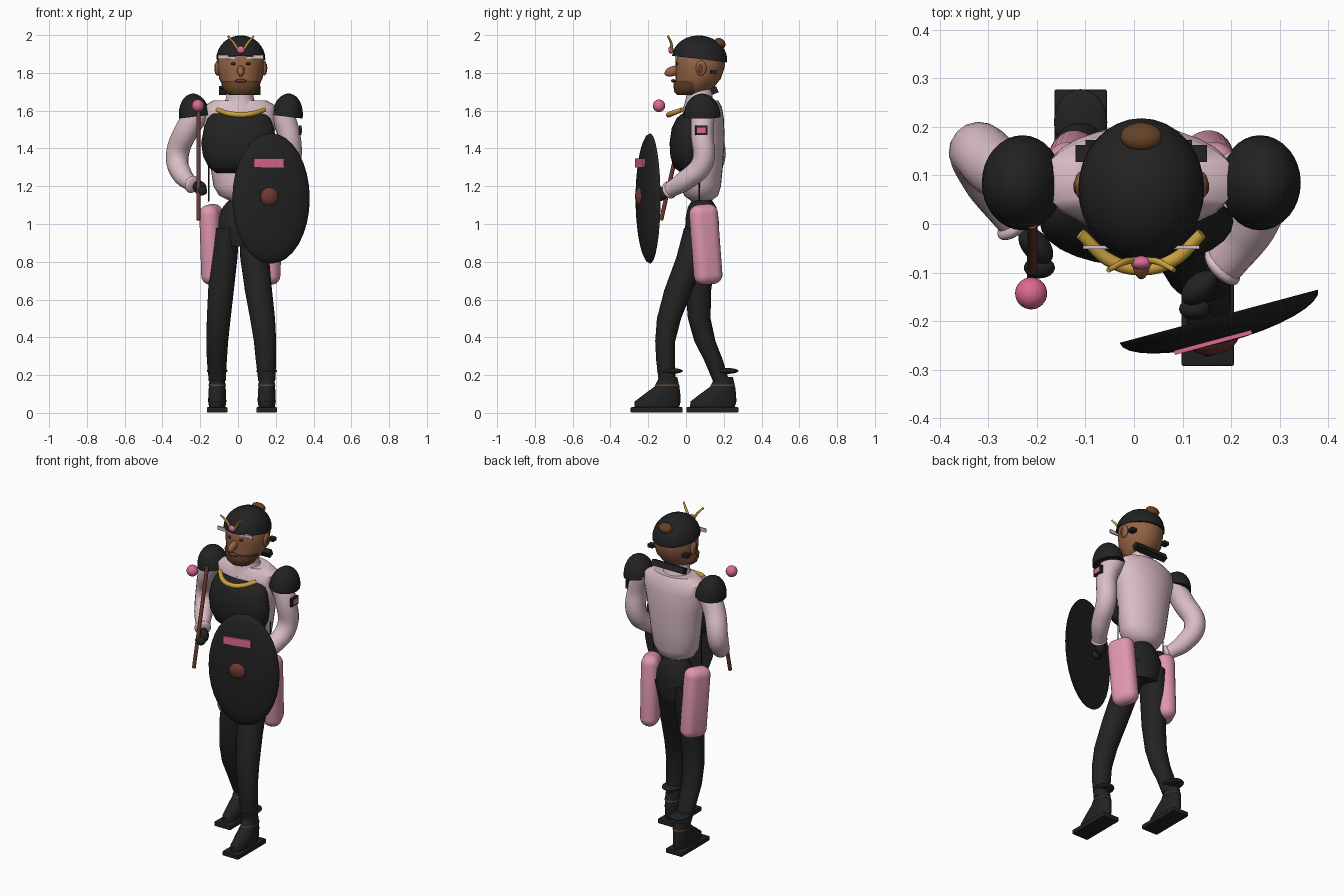
import bpy, bmesh, math
from mathutils import Matrix, Vector, Euler

cube = bpy.data.objects.get("Cube")
if cube:
    bpy.data.objects.remove(cube, do_unlink=True)


def material(name, r, g, b):
    m = bpy.data.materials.new(name)
    m.use_nodes = True
    m.diffuse_color = (r, g, b, 1)
    m.node_tree.nodes["Principled BSDF"].inputs["Base Color"].default_value = (r, g, b, 1)
    return m


BLACK = material("black", 0.016, 0.016, 0.016)
SHIRT = material("pale pink", 0.70, 0.51, 0.56)
POUCH = material("soft pink", 0.74, 0.31, 0.42)
PINK = material("bright pink", 0.72, 0.14, 0.29)
RED = material("dark red", 0.16, 0.04, 0.03)
GOLD = material("gold", 0.60, 0.36, 0.05)
SKIN = material("brown skin", 0.30, 0.125, 0.06)
HAIR = material("dark brown", 0.13, 0.055, 0.02)


def finish(name, bm, mat, loc=(0, 0, 0), rot=(0, 0, 0), smooth=True):
    bmesh.ops.recalc_face_normals(bm, faces=bm.faces)
    me = bpy.data.meshes.new(name)
    bm.to_mesh(me)
    bm.free()
    me.materials.append(mat)
    ob = bpy.data.objects.new(name, me)
    ob.location, ob.rotation_euler = loc, rot
    bpy.context.collection.objects.link(ob)
    if smooth:
        shade(ob)
    return ob


def shade(ob):
    bpy.ops.object.select_all(action='DESELECT')
    ob.select_set(True)
    bpy.context.view_layer.objects.active = ob
    bpy.ops.object.shade_smooth_by_angle(angle=math.radians(40))


def ball(name, mat, loc, size, rot=(0, 0, 0), half=False):
    """Ellipsoid, or with half=True only its closed upper dome."""
    bm = bmesh.new()
    bmesh.ops.create_uvsphere(bm, u_segments=32, v_segments=16, radius=1)
    if half:
        geom = bm.verts[:] + bm.edges[:] + bm.faces[:]
        cut = bmesh.ops.bisect_plane(bm, geom=geom, plane_co=(0, 0, 0), dist=1e-4,
                                     plane_no=(0, 0, -1), clear_outer=True)
        rim = [e for e in bm.edges if e.is_boundary]
        bmesh.ops.contextual_create(bm, geom=rim)
    bmesh.ops.scale(bm, vec=size, verts=bm.verts)
    return finish(name, bm, mat, loc, rot)


def box(name, mat, loc, size, rot=(0, 0, 0), bevel=0, segments=2):
    bm = bmesh.new()
    bmesh.ops.create_cube(bm, size=1)
    bmesh.ops.scale(bm, vec=size, verts=bm.verts)
    if bevel:
        bmesh.ops.bevel(bm, geom=bm.edges[:], offset=bevel, segments=segments,
                        profile=0.5, affect='EDGES')
    return finish(name, bm, mat, loc, rot)


def loft(name, mat, rings, n=28):
    """Stack of level ellipses given as (x, y, z, rx, ry)."""
    bm = bmesh.new()
    loops = []
    for x, y, z, rx, ry in rings:
        loops.append([bm.verts.new((x + rx * math.cos(a), y + ry * math.sin(a), z))
                      for a in (2 * math.pi * i / n for i in range(n))])
    for lo, hi in zip(loops, loops[1:]):
        for i in range(n):
            j = (i + 1) % n
            bm.faces.new((lo[i], lo[j], hi[j], hi[i]))
    bm.faces.new(loops[0])
    bm.faces.new(loops[-1])
    return finish(name, bm, mat)


def tube(name, mat, points):
    """Smooth round tube through (x, y, z, radius) points."""
    cu = bpy.data.curves.new(name, 'CURVE')
    cu.dimensions, cu.bevel_depth, cu.bevel_resolution = '3D', 1, 6
    cu.use_fill_caps = True
    sp = cu.splines.new('BEZIER')
    sp.resolution_u = 8
    sp.bezier_points.add(len(points) - 1)
    for bp, (x, y, z, r) in zip(sp.bezier_points, points):
        bp.co, bp.radius = (x, y, z), r
        bp.handle_left_type = bp.handle_right_type = 'AUTO'
    ob = bpy.data.objects.new(name, cu)
    bpy.context.collection.objects.link(ob)
    bpy.ops.object.select_all(action='DESELECT')
    ob.select_set(True)
    bpy.context.view_layer.objects.active = ob
    bpy.ops.object.convert(target='MESH')
    ob = bpy.context.view_layer.objects.active
    ob.data.materials.clear()
    ob.data.materials.append(mat)
    shade(ob)


# Torso, neck and breastplate
loft("shirt", SHIRT, [(.01, .08, 1.12, .05, .05), (.01, .08, 1.15, .11, .09),
     (.01, .08, 1.2, .14, .105), (.01, .085, 1.3, .155, .11), (.01, .09, 1.45, .175, .115),
     (.01, .09, 1.56, .2, .11), (.01, .09, 1.62, .2, .1), (.01, .09, 1.655, .14, .08)])
loft("neck", SHIRT, [(.01, .08, 1.6, .12, .1), (.01, .075, 1.645, .082, .08),
     (.01, .07, 1.67, .072, .07), (.01, .07, 1.72, .07, .068)])
loft("breastplate", BLACK, [(.005, .02, 1.27, .12, .045), (.005, .01, 1.3, .16, .075),
     (.005, .005, 1.36, .19, .088), (.005, .005, 1.43, .2, .092),
     (.005, .01, 1.51, .185, .085), (.005, .02, 1.56, .165, .07), (.005, .03, 1.585, .14, .05)])
tube("gold_collar", GOLD, [(-.11, -.02, 1.605, .012), (-.05, -.075, 1.585, .014),
     (.015, -.092, 1.578, .014), (.08, -.075, 1.585, .014), (.14, -.02, 1.605, .012)])

# Head with cap and face
loft("head", SKIN, [(.015, .03, 1.69, .06, .065), (.015, .045, 1.72, .09, .1),
     (.015, .065, 1.77, .115, .12), (.015, .075, 1.83, .124, .13),
     (.015, .075, 1.89, .124, .132), (.015, .075, 1.94, .09, .1)])
loft("beard", HAIR, [(.015, .005, 1.682, .06, .052), (.015, .008, 1.7, .085, .07),
     (.015, .015, 1.73, .1, .082), (.015, .02, 1.755, .106, .083)])
ball("cap", BLACK, (.015, .072, 1.873), (.13, .147, .125), (-.12, 0, 0), half=True)
ball("cap_patch", HAIR, (.015, .18, 1.957), (.043, .032, .025), (-.7, 0, 0))
ball("nose", SKIN, (.015, -.068, 1.81), (.02, .048, .026), (.35, 0, 0))
ball("lips", RED, (.015, -.068, 1.758), (.03, .012, .009))
box("visor_band", SHIRT, (.015, -.048, 1.885), (.24, .008, .022))
box("neck_bar", BLACK, (.01, .15, 1.707), (.22, .035, .035), (.4, 0, 0))
ball("forehead_gem", PINK, (.015, -.08, 1.922), (.022, .014, .02))
for side, tag in ((1, "left"), (-1, "right")):
    ball(tag + "_eye", BLACK, (.015 + .037 * side, -.045, 1.848), (.015, .01, .008))
    ball(tag + "_ear", SKIN, (.015 + .124 * side, .08, 1.825), (.014, .028, .04))
    ball(tag + "_ear_hollow", RED, (.015 + .134 * side, .077, 1.825), (.006, .015, .025))
    box(tag + "_ear_clip", BLACK, (.015 + .118 * side, .145, 1.805), (.035, .035, .02))
    tube(tag + "_antenna", GOLD, [(.015 + .012 * side, -.075, 1.915, .007),
         (.015 + .035 * side, -.078, 1.955, .007), (.015 + .068 * side, -.095, 1.994, .005)])

# Arms, pauldrons and hands
tube("right_arm", SHIRT, [(-.2, .09, 1.6, .065), (-.27, .11, 1.5, .064),
     (-.322, .148, 1.35, .06), (-.295, .085, 1.26, .053), (-.245, .005, 1.21, .038)])
tube("left_arm", SHIRT, [(.22, .09, 1.6, .065), (.268, .085, 1.48, .06),
     (.275, .085, 1.32, .058), (.24, -.005, 1.23, .053), (.185, -.085, 1.18, .042)])
for side, tag, hand, cuff in (
        (1, "left", Vector((.115, -.15, 1.15)), Vector((.182, -.088, 1.18))),
        (-1, "right", Vector((-.185, -.065, 1.185)), Vector((-.243, .002, 1.21)))):
    ball(tag + "_pauldron", BLACK, (.015 + .245 * side, .085, 1.568),
         (.083, .098, .123), (0, .12 * side, 0), half=True)
    aim = (hand - cuff).to_track_quat('Z', 'Y').to_euler()
    ball(tag + "_cuff", SHIRT, cuff, (.047, .047, .02), aim)
    ball(tag + "_palm", BLACK, hand.lerp(cuff, .3), (.028, .036, .045), aim)
    ball(tag + "_fingers", BLACK, hand + Vector((.01 * side, -.025, -.01)), (.032, .022, .025))
    tube(tag + "_strap", BLACK, [(.01 + .165 * side, .07, 1.12, .003),
         (.01 + .165 * side, .07, 1.33, .003)])
box("armband_frame", BLACK, (.329, .08, 1.497), (.014, .066, .05))
box("armband_badge", PINK, (.335, .08, 1.497), (.008, .045, .03))

# Rod with its floating orb
tube("rod", RED, [(-.21, -.132, 1.02, .011), (-.21, 0, 1.6, .011)])
ball("orb", PINK, (-.212, -.143, 1.626), (.033, .033, .033))

# Shield
YAW = .262
ball("shield", BLACK, (.175, -.19, 1.135), (.212, .345, .056), (math.pi / 2, 0, YAW), half=True)
ball("shield_boss", RED, (.165, -.235, 1.145), (.053, .053, .034),
     (math.pi / 2, 0, YAW), half=True)
box("shield_plate", PINK, (.163, -.244, 1.323), (.165, .009, .047), (0, 0, YAW))

# Hips, legs and hip pouches
loft("hips", BLACK, [(.01, .085, .88, .09, .08), (.01, .085, .95, .125, .09),
     (.01, .085, 1.03, .115, .088), (.01, .085, 1.09, .09, .075), (.01, .085, 1.13, .055, .05)])
loft("left_leg", BLACK, [(.152, -.1, .17, .045, .045), (.148, -.108, .28, .054, .05),
     (.143, -.11, .38, .059, .053), (.13, -.09, .5, .066, .064), (.108, -.04, .65, .072, .075),
     (.088, .03, .82, .076, .082), (.075, .075, .98, .07, .085)])
loft("right_leg", BLACK, [(-.11, .185, .17, .045, .043), (-.112, .145, .28, .053, .05),
     (-.11, .1, .38, .058, .056), (-.102, .07, .5, .063, .06), (-.09, .065, .65, .068, .068),
     (-.075, .08, .82, .072, .08), (-.06, .085, .98, .068, .085)])
for side, tag, drop in ((1, "left", 0), (-1, "right", 0)):
    box(tag + "_pouch", POUCH, (.015 + .152 * side, .105, .892), (.105, .155, .425),
        (.08, 0, .4 * side), bevel=.05, segments=6)

# Boots
for tag, x, y in (("left", .152, 0), ("right", -.11, .295)):
    box(tag + "_sole", BLACK, (x, -.155 + y, .016), (.108, .275, .028), bevel=.004)
    loft(tag + "_boot", BLACK, [(x, -.155 + y, .03, .043, .118), (x, -.15 + y, .06, .048, .122),
         (x, -.125 + y, .1, .047, .095), (x, -.1 + y, .14, .044, .065),
         (x, -.095 + y, .19, .04, .048)])
    ball(tag + "_ankle_flap", BLACK, (x, -.085 + y, .222), (.055, .068, .016))
    loft(tag + "_lace", HAIR, [(x, -.1 + y, .143, .046, .066), (x, -.1 + y, .149, .045, .063)])
